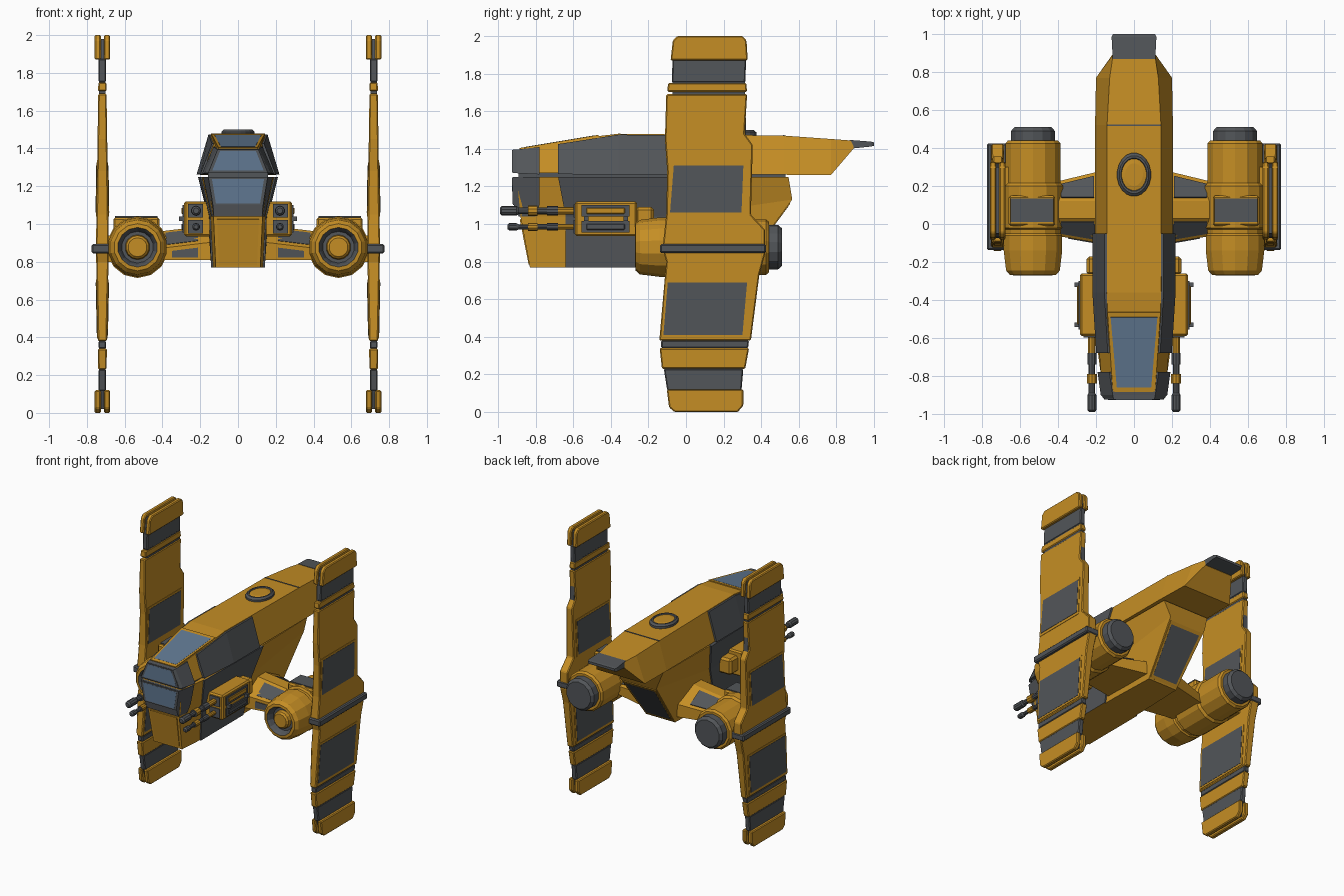
import bpy, bmesh, math
from mathutils import Vector

cube = bpy.data.objects.get("Cube")
if cube:
    bpy.data.objects.remove(cube, do_unlink=True)


def material(name, rgb):
    m = bpy.data.materials.new(name)
    m.use_nodes = True
    m.diffuse_color = (*rgb, 1)
    m.node_tree.nodes["Principled BSDF"].inputs["Base Color"].default_value = (*rgb, 1)
    return m


MATS = [material("gold_paint", (0.56, 0.27, 0.018)),
        material("dark_grey_metal", (0.085, 0.092, 0.1)),
        material("blue_glass", (0.12, 0.19, 0.29))]
GOLD, GREY, GLASS = range(3)


def finish(bm, name, mirror=False, bevel=0):
    bmesh.ops.recalc_face_normals(bm, faces=bm.faces)
    me = bpy.data.meshes.new(name)
    bm.to_mesh(me)
    bm.free()
    for m in MATS:
        me.materials.append(m)
    ob = bpy.data.objects.new(name, me)
    bpy.context.collection.objects.link(ob)
    if bevel:
        mod = ob.modifiers.new("Bevel", 'BEVEL')
        mod.width, mod.segments = bevel, 1
    if mirror:
        ob.modifiers.new("Mirror", 'MIRROR').use_mirror_merge = False
    return ob


def loft(name, rings, mat=GOLD, mirror=False, bevel=0):
    """Skin closed rings of points; mat is an index or a rule (segment, side)."""
    rule = mat if callable(mat) else lambda s, i: mat
    bm = bmesh.new()
    vs = [[bm.verts.new(p) for p in r] for r in rings]
    n = len(rings[0])
    for s in range(len(rings) - 1):
        for i in range(n):
            j = (i + 1) % n
            f = bm.faces.new((vs[s][i], vs[s][j], vs[s + 1][j], vs[s + 1][i]))
            f.material_index = rule(s, i)
    bm.faces.new(vs[0]).material_index = rule(0, 0)
    bm.faces.new(vs[-1]).material_index = rule(len(rings) - 2, 0)
    return finish(bm, name, mirror, bevel)


def sym(half):
    """Close a half section across the centre plane."""
    return half + [(-x, y, z) for x, y, z in reversed(half)]


def box(name, x, y, z, mat=GOLD, mirror=False, bevel=0):
    rings = [[(x[0], v, z[0]), (x[1], v, z[0]), (x[1], v, z[1]), (x[0], v, z[1])] for v in y]
    return loft(name, rings, mat, mirror, bevel)


def slab(name, outline, x, half, mat=GOLD, bevel=0.006):
    """Mirrored plate from a (y, z) outline; half thickness runs from bottom to top."""
    zs = [p[1] for p in outline]
    lo, hi = min(zs), max(zs)
    t = lambda z: half[0] + (half[1] - half[0]) * (z - lo) / (hi - lo)
    rings = [[(x + s * t(z), y, z) for y, z in outline] for s in (-1, 1)]
    return loft(name, rings, mat, True, bevel)


def band(z0, z1, a0, b0, a1, b1):
    return [(a0, z0), (b0, z0), (b1, z1), (a1, z1)]


def panel(name, quad, mat, inset=0.0, half=0.004, mirror=False):
    """Thin plate lying on a quad, shrunk towards its middle."""
    pts = [Vector(p) for p in quad]
    c = sum(pts, Vector()) / len(pts)
    n = (pts[2] - pts[0]).cross(pts[3] - pts[1]).normalized() * half
    pts = [p.lerp(c, inset) for p in pts]
    return loft(name, [[p - n for p in pts], [p + n for p in pts]], mat, mirror)


def lathe(name, prof, loc, sides, mats=None, mirror=False, axis='Y', squash=1):
    def at(r, t, a):
        u, v = r * math.cos(a) * squash, r * math.sin(a)
        return Vector(loc) + Vector((u, t, v) if axis == 'Y' else (u, v, t))
    rings = [[at(r, t, math.tau * (i + .5) / sides) for i in range(sides)] for r, t in prof]
    return loft(name, rings, (lambda s, i: mats[s]) if mats else GOLD, mirror)


# Upper hull: (y, roof half width, roof z, sill half width, sill z)
UP = [(-.9, .11, 1.395, .165, 1.27), (-.46, .14, 1.468, .2, 1.27), (-.36, .142, 1.48, .205, 1.265),
      (.52, .142, 1.47, .205, 1.262), (.77, .128, 1.452, .2, 1.26), (.89, .11, 1.443, .115, 1.4)]


def upper(y, w, z, ws, zs, grow=0, drop=0):
    return sym([(w + grow, y, z - drop), (ws + grow, y, zs - drop)])


loft("upper_hull", [upper(*s) for s in UP])
loft("upper_armour", [upper(-.68, .124, 1.43, .185, 1.27, .014, .005),
                      upper(-.36, .142, 1.48, .205, 1.268, .014, .005),
                      upper(-.05, .142, 1.477, .205, 1.268, .014, .005)], GREY)
loft("upper_cockpit_hood", [upper(-.92, .108, 1.395, .158, 1.27), upper(-.9, .112, 1.396, .175, 1.27),
                            upper(-.78, .118, 1.415, .18, 1.27, .012, .006)], GREY)

# Lower hull with a raked chin and a sloping stern
LOW_Z = (1.25, 1.04, .77)


def lower(ys, ws, zs=LOW_Z):
    return sym([(w, y, z) for y, w, z in zip(ys, ws, zs)])


loft("lower_hull", [lower((-.9, -.88, -.83), (.16, .13, .118)),
                    lower((-.64, -.64, -.64), (.195, .145, .132)),
                    lower((-.05, -.05, -.05), (.2, .15, .132)),
                    lower((.545, .565, .3), (.19, .15, .12), (1.25, 1.13, .77))])
loft("lower_armour", [lower((-.68, -.64, -.64), (.2, .152, .142)),
                      lower((0, -.06, -.14), (.212, .16, .142))],
     lambda s, i: GOLD if i == 2 else GREY)
loft("lower_cockpit_hood", [lower((-.92, -.915, -.89), (.158, .132, .128), (1.25, 1.1, 1.04)),
                            lower((-.78, -.78, -.8), (.185, .155, .142), (1.25, 1.1, 1.04))], GREY)
box("hull_waist_gap", (-.16, .16), (-.89, .53), (1.24, 1.28), GREY)


# Glazing and hull plates
def across(w0, y0, z0, w1, y1, z1):
    return [(-w0, y0, z0), (w0, y0, z0), (w1, y1, z1), (-w1, y1, z1)]


for name, quad, frame in (
        ("windshield", across(.103, -.885, 1.4, .14, -.465, 1.47), GOLD),
        ("upper_front_window", across(.155, -.921, 1.275, .108, -.921, 1.393), GREY),
        ("lower_front_window", across(.133, -.917, 1.1, .157, -.921, 1.248), GREY)):
    panel(name + "_frame", quad, frame, 0, .004)
    panel(name, quad, GLASS, .12, .0049)
panel("chin_plate", across(.105, -.832, .78, .115, -.881, 1.03), GOLD, .04)
panel("stern_frame", across(.12, .3, .77, .145, .558, 1.12), GOLD, .05)
panel("stern_panel", across(.12, .3, .77, .145, .558, 1.12), GREY, .16, .0049)
box("roof_seam", (-.143, .143), (.517, .525), (1.44, 1.473), GREY)
loft("tail_plate", [upper(.87, .112, 1.447, .112, 1.4), upper(.985, .118, 1.438, .118, 1.412),
                    upper(1, .11, 1.434, .11, 1.416)], GREY)

# Roof hatch
lathe("roof_hatch", [(.115, 1.46), (.115, 1.488), (.1, 1.5), (.088, 1.5), (.084, 1.493), (.06, 1.497)],
      (0, .26, 0), 20, [GREY, GREY, GREY, GREY, GOLD], axis='Z', squash=.78)

# Engine pods
EX, EZ = .532, .877
lathe("engine_pod", [(.05, -.262), (.062, -.25), (.066, -.225), (.084, -.225), (.095, -.255),
                     (.105, -.27), (.125, -.268), (.145, -.245), (.158, -.14), (.158, -.06),
                     (.148, -.05), (.148, .425), (.135, .44), (.118, .44), (.118, .49), (.1, .51)],
      (EX, 0, EZ), 14, [GOLD, GOLD, GREY, GREY, GREY] + [GOLD] * 8 + [GREY] * 2, True)
lathe("engine_collar", [(.145, -.03), (.163, -.02), (.163, .2), (.145, .22)], (EX, 0, EZ), 14, None, True)
box("engine_top_box", (.415, .66), (-.01, .15), (.96, 1.035), GOLD, True, .01)
box("engine_top_plate", (.425, .65), (.01, .135), (1.03, 1.042), GREY, True)
box("engine_wing_mount", (.64, .7), (-.02, .3), (.8, .94), GOLD, True)


# Struts between hull and pods
def strut(x, a, b, lift):
    return [(x, a, .81), (x, a, .87 + lift), (x, .03, .96 + lift), (x, .12, .96 + lift),
            (x, b, .87 + lift), (x, b, .81)]


root, tip = strut(.13, -.11, .29, .035), strut(.42, -.06, .22, 0)
loft("strut", [root, tip], GOLD, True)
for side, i in (("front", 1), ("rear", 3)):
    quad = [Vector(root[i]).lerp(Vector(tip[i]), .15), Vector(tip[i]),
            Vector(tip[i + 1]), Vector(root[i + 1]).lerp(Vector(tip[i + 1]), .15)]
    panel(f"strut_{side}_panel", quad, GREY, .3, .0045, True)
panel("strut_nose_panel", [(.2, -.099, .82), (.36, -.071, .82), (.36, -.071, .86), (.2, -.099, .88)],
      GREY, .15, .004, True)

# Gun mounts with paired barrels
box("gun_mount", (.14, .285), (-.59, -.26), (.935, 1.12), GOLD, True, .01)
box("gun_mount_tail", (.14, .25), (-.27, -.17), (.97, 1.09), GOLD, True, .015)
for label, z, nose in (("upper", 1.07, -.99), ("lower", .985, -.95)):
    box(f"{label}_gun_side_panel", (.28, .293), (-.555, -.3), (z - .03, z + .03), GREY, True)
    box(f"{label}_gun_side_bar", (.285, .3), (-.53, -.325), (z - .016, z + .016),
        GREY if z < 1 else GOLD, True, .004)
    box(f"{label}_gun_face", (.185, .265), (-.598, -.58), (z - .035, z + .035), GREY, True)
    r = .025 if z > 1 else .019
    lathe(f"{label}_gun_barrel",
          [(r * .6, nose), (r, nose + .01), (r, -.9), (r * .7, -.89), (r * .7, -.84), (r * 1.1, -.84),
           (r * 1.1, -.79), (r * .75, -.79), (r * .75, -.74), (r, -.74), (r, -.68), (r * .8, -.68),
           (r * .8, -.58)],
          (.222, 0, z), 10, [GREY] * 5 + [GOLD] * 2 + [GREY] * 4 + [GOLD], True)
for y in (-.53, -.32):
    box("gun_mount_knob", (.28, .312), (y - .012, y + .012), (1.015, 1.04), GREY, True)

# Wings: grey core, gold plating, grey panels
WX = .718
slab("wing_core", [(-.05, .02), (.27, .02), (.3, .23), (.33, .38), (.38, .84), (.33, 1.08), (.31, 1.87),
                   (.3, 1.98), (-.05, 1.98), (-.068, 1.87), (-.09, 1.05), (-.1, .84), (-.125, .38),
                   (-.115, .23), (-.09, .12)], WX, (.017, .017), GREY, 0)
slab("upper_wing", [(-.125, .87), (.42, .87), (.42, .97), (.345, 1.05), (.355, 1.42), (.312, 1.48),
                    (.325, 1.69), (-.105, 1.69), (-.112, 1.45), (-.1, 1.28), (-.105, 1.05)],
     WX, (.034, .022))
slab("upper_wing_band", band(1.703, 1.75, -.1, .325, -.095, .32), WX, (.023, .021))
slab("upper_wing_tip_bar", band(1.752, 1.875, -.075, .315, -.072, .32), WX, (.02, .02), GREY)
slab("lower_wing", [(-.142, .38), (.345, .38), (.39, .73), (.42, .84), (.42, .87), (-.125, .87),
                    (-.105, .8)], WX, (.024, .034))
slab("lower_wing_groove", band(.34, .38, -.132, .33, -.132, .335), WX, (.02, .02), GREY)
slab("lower_wing_band", band(.23, .34, -.128, .315, -.14, .335), WX, (.022, .024))
slab("lower_wing_tip_bar", band(.115, .23, -.1, .295, -.118, .305), WX, (.02, .02), GREY)
for s in (-1, 1):
    x = WX + s * .0245
    slab("upper_wing_tip", [(-.082, 1.87), (.328, 1.87), (.322, 1.975), (.3, 2), (-.045, 2), (-.07, 1.975)],
         x, (.016, .016))
    slab("lower_wing_tip", [(-.06, 0), (.275, 0), (.305, .035), (.305, .12), (-.102, .12), (-.09, .025)],
         x, (.016, .016))
for name, rim, face, t in (
        ("upper_wing_panel", band(1.04, 1.325, -.1, .31, -.08, .32),
         band(1.06, 1.31, -.085, .295, -.065, .305), (.0315, .0275)),
        ("lower_wing_panel", band(.395, .705, -.133, .315, -.11, .342),
         band(.41, .69, -.12, .3, -.097, .325), (.0245, .0305))):
    slab(name + "_rim", rim, WX, (t[0] + .003, t[1] + .003), GOLD, 0)
    slab(name, face, WX, (t[0] + .005, t[1] + .005), GREY, 0)
box("wing_clamp", (.665, .775), (-.138, .425), (.845, .893), GREY, True, .008)
